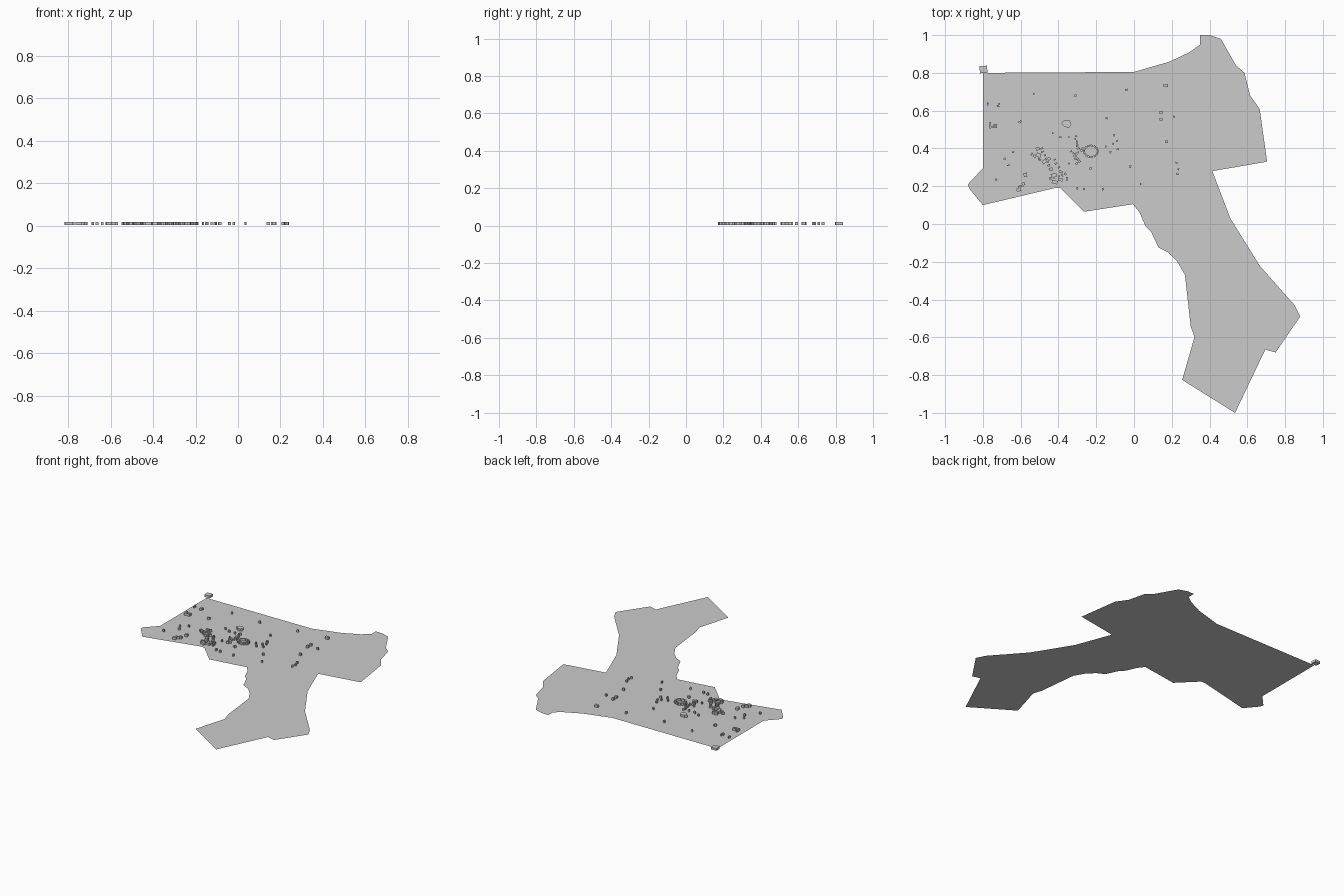
import bpy, bmesh, math, random
from mathutils import Matrix, Vector

random.seed(4)
BASE, TOP = 0.003, 0.019


def finish(bm, name):
    mesh = bpy.data.meshes.new(name)
    bm.to_mesh(mesh)
    bm.free()
    obj = bpy.data.objects.new(name, mesh)
    bpy.context.collection.objects.link(obj)
    return obj


def block(bm, x, y, w, d, deg=0.0):
    """Flat-roofed house, turned about its own centre."""
    m = (Matrix.Translation((x, y, (BASE + TOP) / 2))
         @ Matrix.Rotation(math.radians(deg), 4, 'Z')
         @ Matrix.Diagonal((w, d, TOP - BASE, 1)))
    bmesh.ops.create_cube(bm, size=1, matrix=m)


def prism(bm, pts):
    """Extruded outline for irregular buildings."""
    f = bm.faces.new([bm.verts.new((x, y, BASE)) for x, y in pts])
    ext = bmesh.ops.extrude_face_region(bm, geom=[f], use_keep_orig=True)
    vs = [v for v in ext['geom'] if isinstance(v, bmesh.types.BMVert)]
    bmesh.ops.translate(bm, vec=Vector((0, 0, TOP - BASE)), verts=vs)
    bmesh.ops.recalc_face_normals(bm, faces=bm.faces[:])


# Flat terrain sheet
outline = [
    (-.80, .80), (0, .805), (.19, .86), (.295, .91), (.35, .95), (.35, 1), (.40, 1),
    (.46, .98), (.54, .84), (.585, .80), (.615, .68), (.665, .61), (.705, .33),
    (.415, .28), (.51, .03), (.665, -.22), (.85, -.43), (.88, -.49), (.75, -.68),
    (.695, -.665), (.535, -1), (.255, -.825), (.32, -.60), (.30, -.54), (.27, -.27),
    (.23, -.20), (.18, -.15), (.13, -.125), (.09, -.04), (.06, -.01), (.03, .06),
    (-.005, .105), (-.265, .065), (-.39, .19), (-.42, .19), (-.80, .10),
    (-.87, .185), (-.88, .21), (-.80, .295)]
bm = bmesh.new()
f = bm.faces.new([bm.verts.new((x, y, 0)) for x, y in outline])
f.normal_update()
if f.normal.z < 0:
    f.normal_flip()
bmesh.ops.triangulate(bm, faces=[f])
finish(bm, "terrain")

# Corner tower block and the big faceted hall
bm = bmesh.new()
block(bm, -.797, .818, .04, .038, 4)
finish(bm, "corner_building")
bm = bmesh.new()
prism(bm, [(-.385, .535), (-.372, .548), (-.34, .548), (-.332, .528),
           (-.342, .51), (-.368, .514)])
finish(bm, "faceted_hall")

# Larger houses: x, y, width, depth, turn
bm = bmesh.new()
for h in [
        (.168, .732, .025, .016, 0), (.143, .59, .015, .015, 0), (.143, .555, .016, .014, 0),
        (.171, .436, .016, .013, 0), (-.575, .26, .018, .022, 5), (-.585, .212, .018, .014, 5),
        (-.61, .182, .024, .018, 10), (-.60, .20, .03, .008, 10), (-.425, .258, .03, .018, 10),
        (-.42, .222, .03, .018, -15), (-.39, .235, .025, .016, -10), (-.44, .29, .02, .016, 15),
        (-.385, .275, .015, .012, 0), (-.475, .33, .025, .018, 35), (-.505, .365, .025, .02, -20),
        (-.51, .398, .02, .016, 20), (-.45, .345, .015, .015, 30), (-.355, .24, .01, .02, 0)]:
    block(bm, *h)
finish(bm, "large_houses")

# Scattered small houses around the fields
bm = bmesh.new()
for x, y in [
        (-.775, .64), (-.775, .63), (-.72, .625), (-.715, .635), (-.60, .545), (-.605, .54),
        (-.64, .38), (-.685, .345), (-.665, .31), (-.73, .235), (-.53, .69), (-.31, .68),
        (-.04, .71), (.212, .568), (-.145, .56), (-.105, .47), (-.09, .44), (-.11, .425),
        (-.085, .395), (-.15, .41), (-.125, .38), (-.02, .305), (.035, .212), (.225, .325),
        (.235, .29), (.23, .265), (-.23, .295), (-.165, .185), (-.30, .19), (-.265, .185),
        (-.43, .48), (-.39, .46), (-.345, .46), (-.345, .32)]:
    block(bm, x, y, random.uniform(.007, .013), random.uniform(.007, .013),
          random.uniform(-20, 20))
finish(bm, "field_houses")

# Farmstead wings in the west
bm = bmesh.new()
block(bm, -.762, .522, .008, .035, 0)
block(bm, -.742, .512, .035, .009, 0)
block(bm, -.735, .525, .02, .008, 10)
finish(bm, "farmstead")

# Ring of houses about the green
bm = bmesh.new()
for i in range(13):
    a = 2 * math.pi * i / 13
    block(bm, -.228 + .036 * math.cos(a), .385 + .03 * math.sin(a),
          .01, .013, math.degrees(a))
finish(bm, "green_ring")

# Terraced street rows: start, end, number of houses
bm = bmesh.new()
for x0, y0, x1, y1, n in [(-.31, .465, -.295, .40, 6), (-.33, .385, -.285, .33, 6),
                          (-.32, .36, -.27, .40, 5), (-.305, .32, -.31, .345, 2),
                          (-.545, .37, -.495, .34, 5), (-.49, .40, -.45, .31, 6),
                          (-.42, .34, -.39, .28, 4), (-.44, .24, -.36, .265, 5)]:
    for i in range(n):
        t = i / (n - 1)
        block(bm, x0 + (x1 - x0) * t + random.uniform(-.004, .004), y0 + (y1 - y0) * t,
              random.uniform(.008, .016), random.uniform(.007, .011),
              math.degrees(math.atan2(y1 - y0, x1 - x0)) + 90)
finish(bm, "street_rows")
